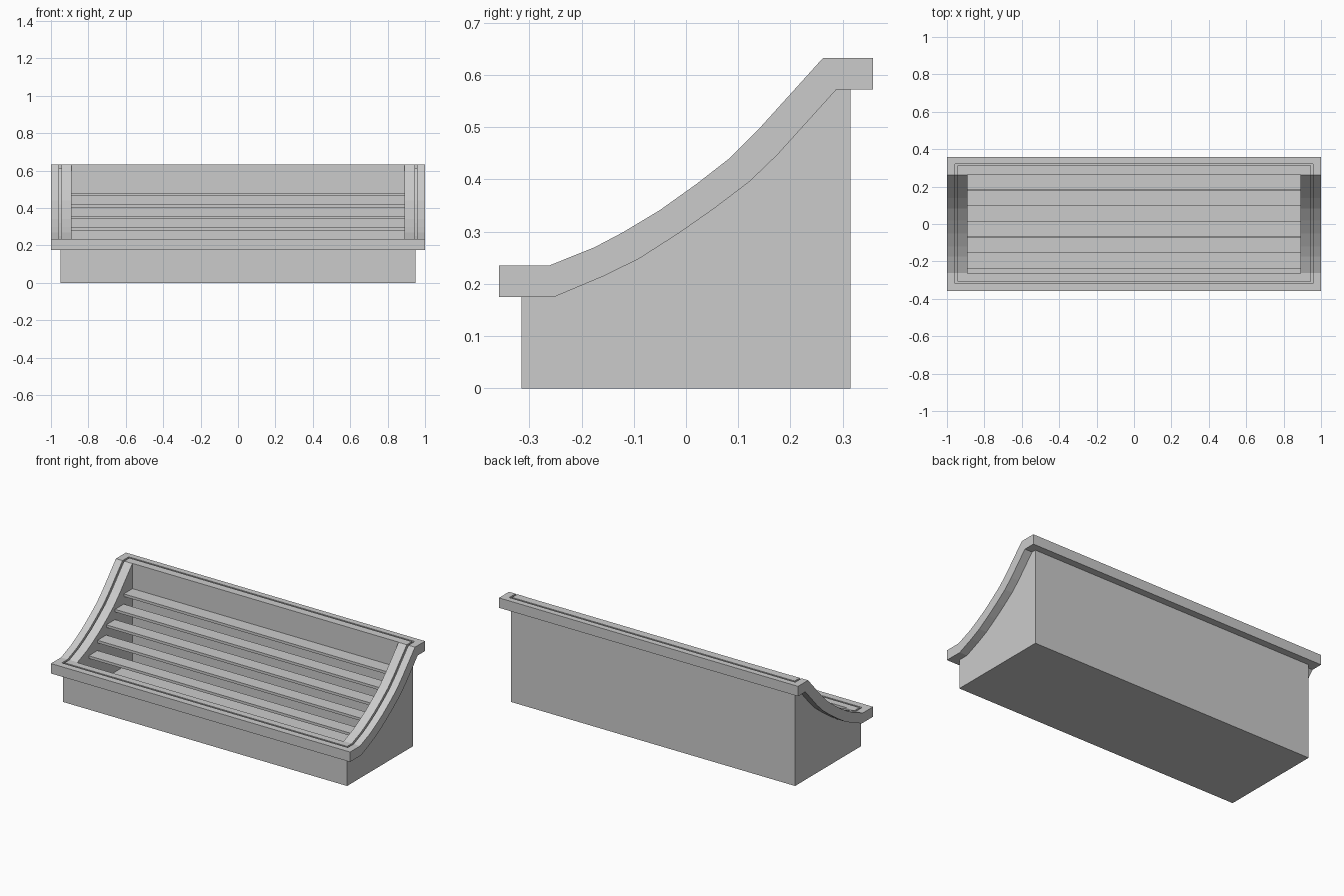
import bpy, bmesh

if "Cube" in bpy.data.objects:
    bpy.data.objects.remove(bpy.data.objects["Cube"])

# side-view curves (y, z) of the swept rim
TOP = [(-.358, .235), (-.262, .235), (-.175, .27), (-.12, .299), (-.05, .341), (.02, .391),
       (.083, .44), (.14, .497), (.262, .632), (.358, .632)]
LOW = [(-.358, .175), (-.252, .175), (-.157, .215), (-.09, .248), (-.015, .296), (.055, .345),
       (.122, .396), (.175, .447), (.288, .572), (.358, .572)]


def prism(name, profile, half):
    """Extrude a closed (y, z) outline across x from -half to half."""
    bm = bmesh.new()
    face = bm.faces.new([bm.verts.new((-half, y, z)) for y, z in profile])
    new = bmesh.ops.extrude_face_region(bm, geom=[face])["geom"]
    bmesh.ops.translate(bm, vec=(2 * half, 0, 0),
                        verts=[v for v in new if isinstance(v, bmesh.types.BMVert)])
    bmesh.ops.recalc_face_normals(bm, faces=bm.faces)
    me = bpy.data.meshes.new(name)
    bm.to_mesh(me)
    bm.free()
    ob = bpy.data.objects.new(name, me)
    bpy.context.collection.objects.link(ob)
    return ob


def box(name, half, y0, y1, z0, z1):
    return prism(name, [(y0, z0), (y1, z0), (y1, z1), (y0, z1)], half)


def cut(ob, cutter):
    """Subtract the cutter, apply, and delete it."""
    mod = ob.modifiers.new("cut", "BOOLEAN")
    mod.operation, mod.solver, mod.object = "DIFFERENCE", "EXACT", cutter
    bpy.context.view_layer.objects.active = ob
    bpy.ops.object.modifier_apply(modifier=mod.name)
    bpy.data.objects.remove(cutter)


# display bin: hollow box with curved top edge
inner_low = LOW[1:-1]
body = prism("bin_body", [(-.315, 0), (-.315, .175)] + inner_low + [(.315, .572), (.315, 0)], .95)
cut(body, box("cavity", .89, -.265, .264, .04, 1))

# rim frame overhanging the bin
rim = prism("rim", TOP + LOW[::-1], 1)
cut(rim, box("opening", .89, -.265, .264, -.1, 1))

# thin groove running round the rim
groove = prism("groove", [(y, z - .02) for y, z in TOP] + [(.358, .9), (-.358, .9)], .956)
cut(groove, box("groove_front_trim", 1.2, -.6, -.317, -.1, 1.2))
cut(groove, box("groove_back_trim", 1.2, .322, .6, -.1, 1.2))
cut(groove, box("groove_core", .945, -.307, .312, -.1, 1.2))
cut(rim, groove)

# stepped slats inside
for i in range(6):
    y, z = -.238 + i * .0838, .172 + i * .0615
    box(f"slat_{i + 1}", .89, y, y + .083, z - .016, z)
